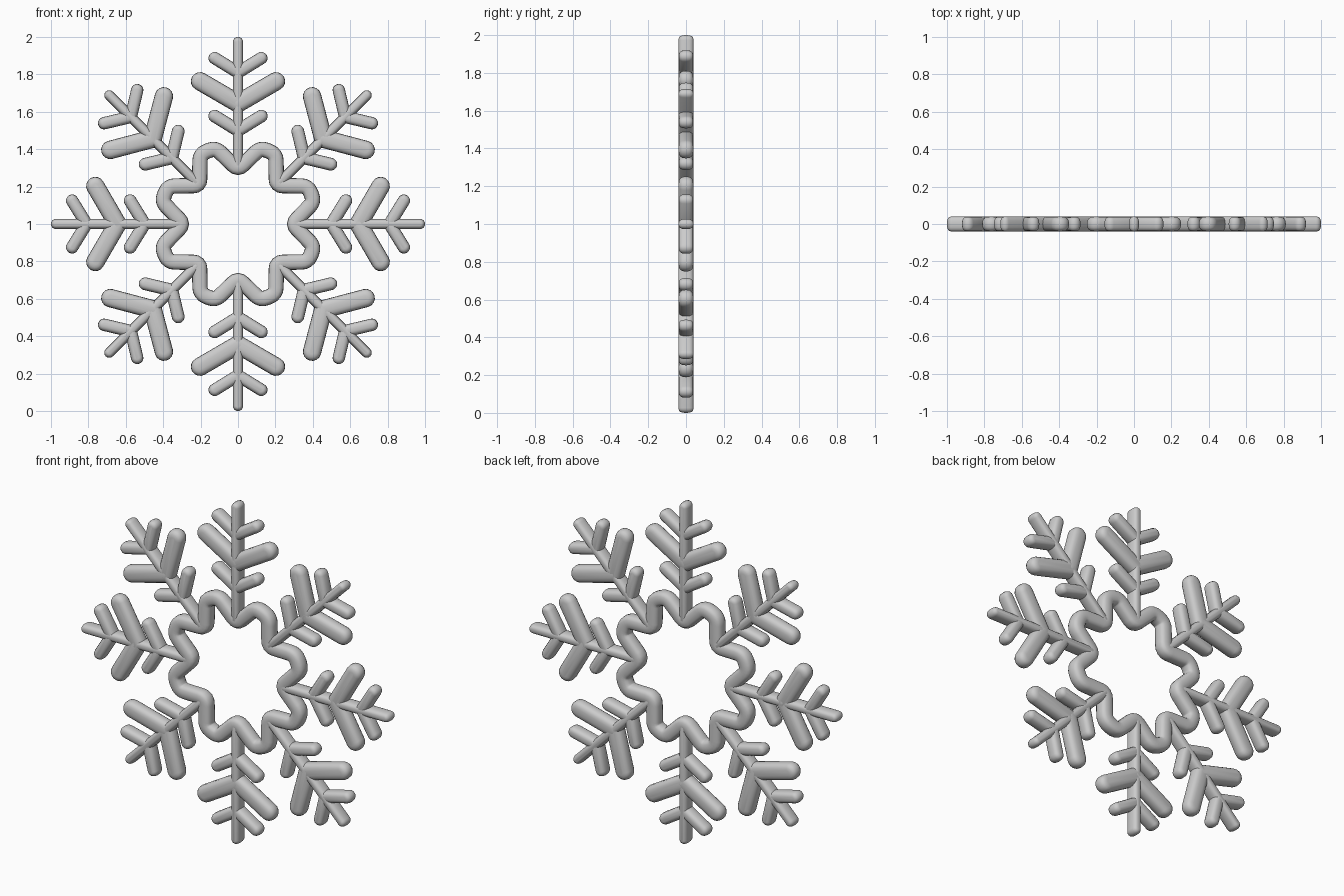
import bpy, bmesh
from math import sin, cos, pi, radians
from mathutils import Vector, Matrix

if "Cube" in bpy.data.objects:
    bpy.data.objects.remove(bpy.data.objects["Cube"])

mat = bpy.data.materials.new("frosted grey")
mat.diffuse_color = (0.6, 0.6, 0.6, 1)
mat.use_nodes = True
mat.node_tree.nodes["Principled BSDF"].inputs["Base Color"].default_value = mat.diffuse_color


def make_object(name, bm):
    bmesh.ops.recalc_face_normals(bm, faces=bm.faces)
    me = bpy.data.meshes.new(name)
    bm.to_mesh(me)
    bm.free()
    me.materials.append(mat)
    ob = bpy.data.objects.new(name, me)
    bpy.context.collection.objects.link(ob)
    bpy.context.view_layer.objects.active = ob
    ob.select_set(True)
    bpy.ops.object.shade_smooth_by_angle(angle=radians(50))
    ob.select_set(False)
    return ob


def section(t):
    """Rounded-box cross-section: (sideways, depth) fractions."""
    c, s = cos(t), sin(t)
    sg = lambda v: (abs(v) ** 0.72) * (1 if v >= 0 else -1)
    return sg(c), sg(s)


def bridge(bm, a, b):
    n = len(a)
    for i in range(n):
        bm.faces.new((a[i], a[(i + 1) % n], b[(i + 1) % n], b[i]))


def capsule(bm, a, b, r, h, rot):
    """Pillow-shaped bar with round ends from a to b in the xz plane."""
    a, b = Vector(a), Vector(b)
    d = (b - a).normalized()
    n = Vector((-d.y, d.x))
    steps = 8
    prev = None
    levels = [radians(v) for v in (-80, -62, -42, -20, 0, 20, 42, 62, 80)]
    for k, t in enumerate(levels):
        f, y = section(t)
        ring = []
        for c, sign in ((b, 1), (a, -1)):
            for i in range(steps + 1):
                u = -pi / 2 + pi * i / steps
                p = c + sign * r * f * (d * cos(u) + n * sin(u))
                v = rot @ Vector((p.x, y * h, p.y))
                ring.append(bm.verts.new((v.x, v.y, v.z + 1)))
        if prev:
            bridge(bm, prev, ring)
        if k in (0, len(levels) - 1):
            bm.faces.new(ring)
        prev = ring


# eight arms: a spine with three mirrored pairs of branches
branches = [((0, 0.50), (0.125, 0.577), 0.034, 0.0385),
            ((0, 0.645), (0.203, 0.763), 0.049, 0.040),
            ((0, 0.81), (0.125, 0.887), 0.033, 0.0385)]
for k in range(8):
    rot = Matrix.Rotation(k * pi / 4, 3, 'Y')
    bm = bmesh.new()
    capsule(bm, (0, 0.31), (0, 0.973), 0.027, 0.0395, rot)
    make_object(f"arm_spine_{k + 1}", bm)
    bm = bmesh.new()
    for base, tip, r, h in branches:
        for s in (1, -1):
            capsule(bm, base, (s * tip[0], tip[1]), r, h, rot)
    make_object(f"arm_branches_{k + 1}", bm)

# wavy centre ring: eight lobes, corners rounded
corners = []
for k in range(8):
    for ang, r in ((0, 0.29), (16.5, 0.425), (28.5, 0.425)):
        t = radians(45 * k + ang)
        corners.append(Vector((r * sin(t), r * cos(t))))
path = []
n = len(corners)
for i, c in enumerate(corners):
    p = c + (corners[i - 1] - c).normalized() * 0.036
    q = c + (corners[(i + 1) % n] - c).normalized() * 0.036
    for j in range(5):
        u = j / 4
        path.append(p * (1 - u) ** 2 + c * 2 * u * (1 - u) + q * u * u)

bm = bmesh.new()
rings = []
n = len(path)
for i, p in enumerate(path):
    d = (path[(i + 1) % n] - path[i - 1]).normalized()
    side = Vector((-d.y, d.x))
    ring = []
    for j in range(16):
        f, y = section(2 * pi * j / 16)
        v = p + side * f * 0.041
        ring.append(bm.verts.new((v.x, y * 0.04, v.y + 1)))
    rings.append(ring)
for i in range(n):
    bridge(bm, rings[i - 1], rings[i])
make_object("centre_ring", bm)
